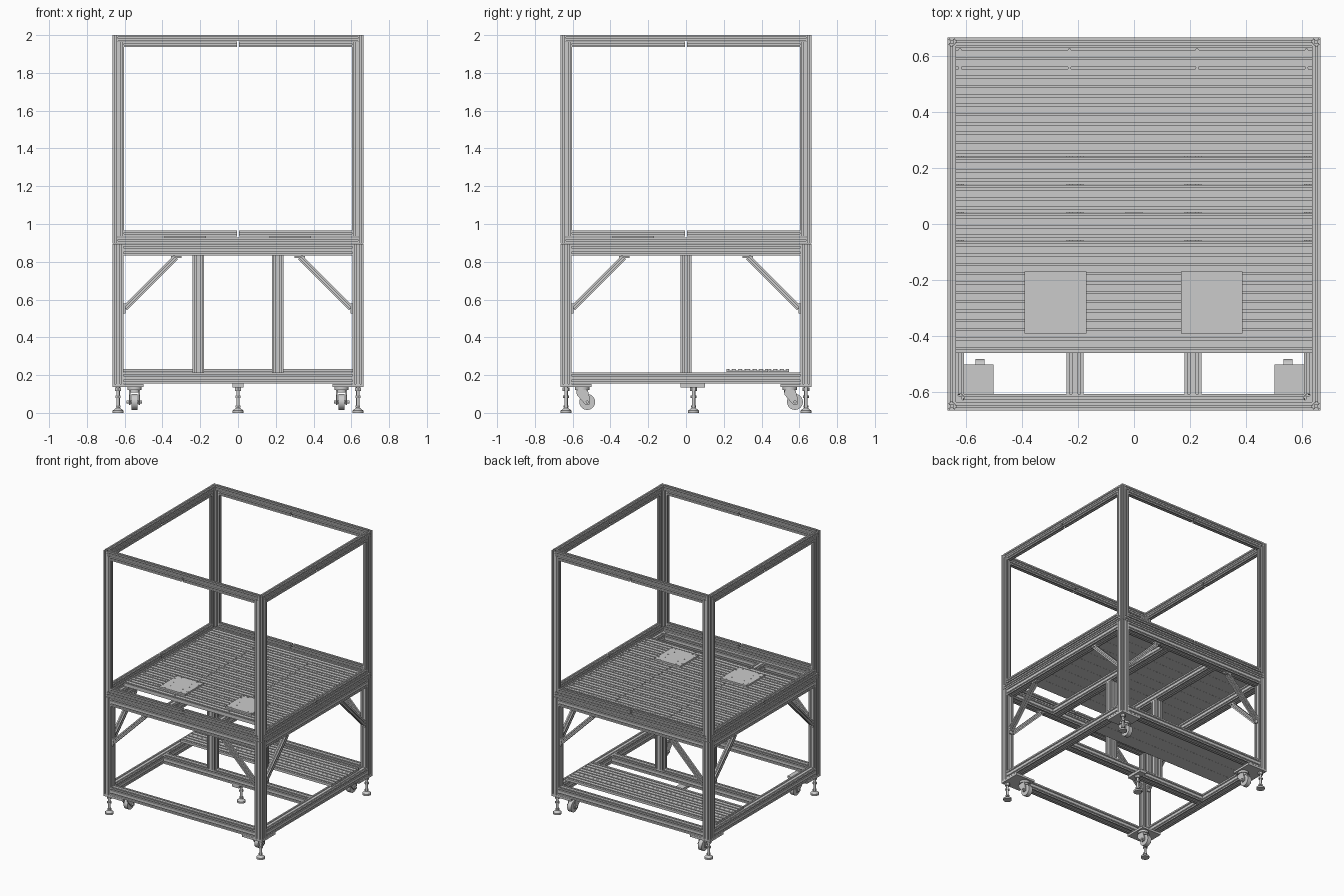
import bpy, bmesh, math
from mathutils import Matrix, Vector

if "Cube" in bpy.data.objects:
    bpy.data.objects.remove(bpy.data.objects["Cube"])

S = 0.03          # slot pitch of the extruded aluminium bars
OUT = 0.665       # outer half width of the frame
QUARTERS = [Matrix.Rotation(i * math.pi / 2, 4, 'Z') for i in range(4)]


def finish(name, bm, smooth=False):
    bmesh.ops.recalc_face_normals(bm, faces=bm.faces)
    me = bpy.data.meshes.new(name)
    bm.to_mesh(me)
    bm.free()
    if smooth:
        me.shade_smooth()
        me.set_sharp_from_angle(angle=math.radians(35))
    ob = bpy.data.objects.new(name, me)
    bpy.context.collection.objects.link(ob)
    return ob


def prism(name, outline, a, b, up=(0, 0, 1)):
    """Sweep a 2D outline (side, up) straight from a to b."""
    a, b = Vector(a), Vector(b)
    d = (b - a).normalized()
    up = Vector(up)
    if abs(d.dot(up)) > 0.99:
        up = Vector((0, 1, 0))
    side = d.cross(up).normalized()
    up = side.cross(d)
    bm = bmesh.new()
    r0, r1 = [[bm.verts.new(p + side * u + up * v) for u, v in outline] for p in (a, b)]
    n = len(outline)
    for i in range(n):
        j = (i + 1) % n
        bm.faces.new((r0[i], r0[j], r1[j], r1[i]))
    bm.faces.new(r0)
    bm.faces.new(r1)
    return finish(name, bm)


def slotted(nu, nv):
    """Outline of a T-slot bar with nu x nv cells."""
    w, h = nu * S / 2, nv * S / 2
    slot = [(-.004, 0), (-.004, .002), (-.008, .002), (-.008, .005), (-.004, .009),
            (.004, .009), (.008, .005), (.008, .002), (.004, .002), (.004, 0)]
    pts = []
    sides = [((-w, -h), (1, 0), nu), ((w, -h), (0, 1), nv), ((w, h), (-1, 0), nu), ((-w, h), (0, -1), nv)]
    for (cx, cy), (tx, ty), n in sides:
        pts.append((cx, cy))
        for k in range(n):
            for u, v in slot:
                t = (k + .5) * S + u
                pts.append((cx + tx * t - ty * v, cy + ty * t + tx * v))
    return pts


def bar(name, a, b, n=1, m=None, rot=QUARTERS[0]):
    m = m or Matrix()
    return prism(name, slotted(n, n), rot @ Vector(a), rot @ Vector(b))


def box(name, lo, hi):
    lo, hi = Vector(lo), Vector(hi)
    bm = bmesh.new()
    bmesh.ops.create_cube(bm, size=1, matrix=Matrix.Translation((lo + hi) / 2) @ Matrix.Diagonal((*(hi - lo), 1)))
    return finish(name, bm)


def add_cyl(bm, p, r, h, seg=24, axis='Z', r2=None):
    rot = Matrix.Rotation(math.pi / 2, 4, 'Y') if axis == 'X' else Matrix()
    bmesh.ops.create_cone(bm, cap_ends=True, segments=seg, radius1=r, radius2=r if r2 is None else r2,
                          depth=h, matrix=Matrix.Translation(p) @ rot)


# four identical sides, each built on the front and turned by quarter turns
c1, c2 = OUT - S / 2, OUT - S
for R in QUARTERS:
    # corner posts: wide below, slim above
    bar("lower_post", (-c2, -c2, .15), (-c2, -c2, .895), 2, rot=R)
    bar("upper_post", (-c1, -c1, .897), (-c1, -c1, 2), rot=R)
    # base and table rails
    for name, z in (("base_rail", .185), ("table_rail", .863)):
        bar(name, (-.605, -c2, z), (.605, -c2, z), 2, rot=R)
    # upper enclosure rails
    for name, z in (("enclosure_bottom_rail", .913), ("enclosure_top_rail", 1.985)):
        bar(name, (-.635, -c1, z), (.635, -c1, z), rot=R)
    # paired open door frames that leave a slit in the middle
    for s in (-1, 1):
        bar("door_stile", (s * .619, -c1, .935), (s * .619, -c1, 1.967), rot=R)
        for z in (.95, 1.952):
            bar("door_rail", (s * .604, -c1, z), (s * .006, -c1, z), rot=R)
        # diagonal brace with its end pads
        bar("corner_brace", (s * .598, -c2, .553), (s * .328, -c2, .823), rot=R)
        for name, p, q in (("brace_pad_low", (s * .6, -c2, .525), (s * .6, -c2, .58)),
                           ("brace_pad_high", (s * .355, -c2, .826), (s * .3, -c2, .826))):
            wide = [(-.005, -.015), (.005, -.015), (.005, .015), (-.005, .015)]
            flat = [(v, u) for u, v in wide]
            up = R.to_3x3() @ Vector((0, 1, 0)) if 'low' in name else (0, 0, 1)
            prism(name, flat if ('high' in name or abs(R[0][0]) < .5) else wide, R @ Vector(p), R @ Vector(q), (0, 0, 1))

# inner table bearers, centre posts and base cross rail
for x in (-.21, .21):
    bar("table_bearer", (x, -.605, .863), (x, .605, .863), 2)
    bar("centre_post", (x, 0, .215), (x, 0, .833), 2)
bar("base_cross_rail", (-.605, 0, .185), (.605, 0, .185), 2)


# grooved planks
def plank_outline(w, t):
    pts = [(-w / 2, 0), (w / 2, 0), (w / 2, t)]
    for c in (.034, 0, -.034):
        pts += [(c + .004, t), (c + .004, t - .003), (c + .008, t - .003), (c + .008, t - .010),
                (c - .008, t - .010), (c - .008, t - .003), (c - .004, t - .003), (c - .004, t)]
    return pts + [(-w / 2, t)]


for i in range(11):
    y = -.41 + .1 * i
    prism("table_plank", plank_outline(.099, .026), (-.635, y, .897), (.635, y, .897))
for i in range(3):
    y = .27 + .11 * i
    prism("shelf_plank", plank_outline(.109, .018), (-.635, y, .2155), (.635, y, .2155))

# plank screws
bm = bmesh.new()
for i in range(11):
    off = .0325 if i == 10 else .0175
    for s in (-1, 1):
        for x in (-.62, -.23, .225, .615):
            add_cyl(bm, (x, -.4125 + .1 * i + s * off, .9235), .006, .004, 12)
finish("plank_screws", bm, True)

# two mounting plates with screws
for x in (-.28, .277):
    box("mounting_plate", (x - .11, -.39, .923), (x + .11, -.17, .935))
    bm = bmesh.new()
    for sx in (-1, 1):
        for sy in (-1, 1):
            for u, v, r in ((.1, .1, .007), (.067, .1, .007), (.1, .067, .007), (.052, .052, .004)):
                add_cyl(bm, (x + sx * u, -.28 + sy * v, .9355), r, .003, 12)
        add_cyl(bm, (x + sx * .068, -.28, .9355), .004, .003, 12)
    finish("plate_screws", bm, True)


# levelling feet
def foot(x, y):
    bm = bmesh.new()
    add_cyl(bm, (x, y, .006), .03, .012)
    add_cyl(bm, (x, y, .019), .028, .014, r2=.012)
    add_cyl(bm, (x, y, .08), .009, .12, 16)
    add_cyl(bm, (x, y, .034), .014, .012, 6)
    add_cyl(bm, (x, y, .085), .016, .012, 6)
    add_cyl(bm, (x, y, .125), .018, .02, 6)
    finish("levelling_foot", bm, True)


foot(0, .04)
box("centre_foot_plate", (-.03, -.03, .135), (.03, .1, .155))

# corner plates carrying a foot and a trailing caster
for sx in (-1, 1):
    for sy in (-1, 1):
        foot(sx * .635, sy * .635)
        xs, ys = sorted((sx * .5, sx * OUT)), sorted((sy * .5, sy * OUT))
        box("corner_plate", (xs[0], ys[0], .138), (xs[1], ys[1], .154))
        x, y = sx * .548, sy * .55
        bm = bmesh.new()
        add_cyl(bm, (x, y, .130), .038, .016)
        add_cyl(bm, (x, y, .115), .03, .014)
        add_cyl(bm, (x, y + .027, .058), .008, .082, 12, 'X')
        finish("caster_swivel", bm, True)
        bm = bmesh.new()
        add_cyl(bm, (x, y + .027, .058), .042, .032, 32, 'X')
        finish("caster_wheel", bm, True)
        fork = [(-.03, .12), (.03, .12), (.043, .07), (.04, .045), (.018, .043), (-.028, .095)]
        for s in (-1, 1):
            xa = x + s * .026
            prism("caster_fork", [(v, z) for v, z in fork], (xa + .004, y, 0), (xa - .004, y, 0))
